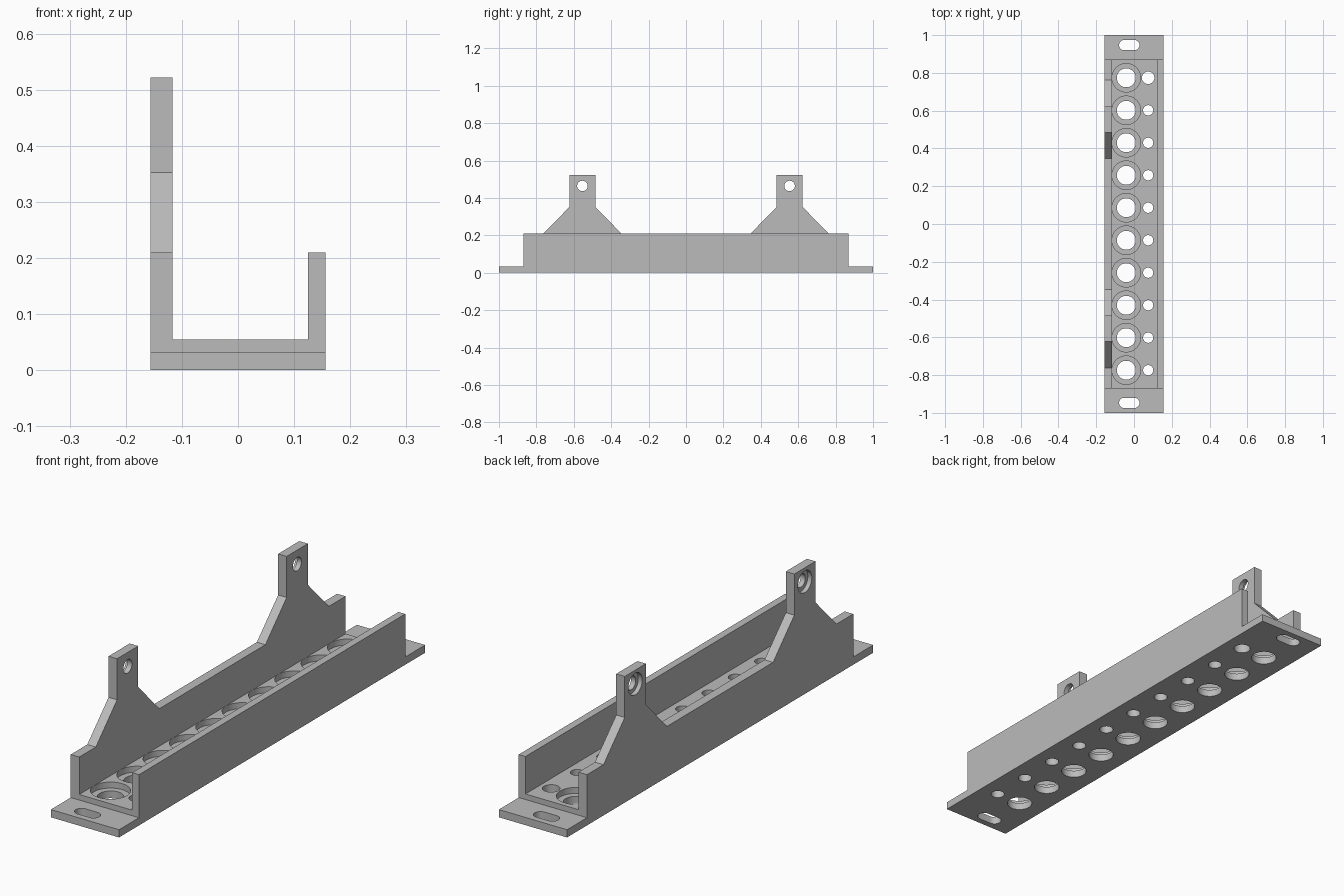
import bpy, bmesh, math
from mathutils import Matrix

if "Cube" in bpy.data.objects:
    bpy.data.objects.remove(bpy.data.objects["Cube"], do_unlink=True)

grey = bpy.data.materials.new("plain_grey")
grey.use_nodes = True
colour = (0.5, 0.5, 0.5, 1)
grey.diffuse_color = colour
grey.node_tree.nodes["Principled BSDF"].inputs["Base Color"].default_value = colour


def prism(name, outline, axis, low, high):
    """Extrude an outline along x (outline in y, z) or z (outline in x, y)."""
    place = (lambda p: (low, *p)) if axis == "x" else (lambda p: (*p, low))
    bm = bmesh.new()
    face = bm.faces.new([bm.verts.new(place(p)) for p in outline])
    grown = bmesh.ops.extrude_face_region(bm, geom=[face])["geom"]
    step = (high - low, 0, 0) if axis == "x" else (0, 0, high - low)
    bmesh.ops.translate(bm, vec=step, verts=[v for v in grown if isinstance(v, bmesh.types.BMVert)])
    bmesh.ops.recalc_face_normals(bm, faces=bm.faces)
    mesh = bpy.data.meshes.new(name)
    bm.to_mesh(mesh)
    bm.free()
    mesh.materials.append(grey)
    obj = bpy.data.objects.new(name, mesh)
    bpy.context.collection.objects.link(obj)
    return obj


def rounded(u, v, radius, half=0.0, sides=48):
    """Circle, or a slot when half (its straight half length) is set."""
    points = []
    for i in range(sides):
        a = 2 * math.pi * (i + 0.5) / sides
        shift = math.copysign(half, math.cos(a))
        points.append((u + shift + radius * math.cos(a), v + radius * math.sin(a)))
    return points


def rect(x0, x1, y0, y1):
    return [(x0, y0), (x1, y0), (x1, y1), (x0, y1)]


def cut(target, cutter):
    cutter.hide_render = True
    bpy.context.view_layer.objects.active = target
    mod = target.modifiers.new("cut", "BOOLEAN")
    mod.operation, mod.solver, mod.object = "DIFFERENCE", "EXACT", cutter
    bpy.ops.object.modifier_apply(modifier=mod.name)
    bpy.data.objects.remove(cutter, do_unlink=True)


# Main dimensions
HALF, LEFT_IN, RIGHT_IN = 0.156, -0.117, 0.125
FLANGE, FLOOR, WALL = 0.032, 0.055, 0.21
EAR_Y, EAR_HALF, EAR_FOOT = 0.554, 0.069, 0.208
SHOULDER, EAR_TOP, EAR_HOLE = 0.352, 0.522, 0.464

# Side silhouette: end flanges, wall and two ears
half_side = [(1, 0), (1, FLANGE), (0.87, FLANGE), (0.87, WALL),
             (EAR_Y + EAR_FOOT, WALL), (EAR_Y + EAR_HALF, SHOULDER), (EAR_Y + EAR_HALF, EAR_TOP),
             (EAR_Y - EAR_HALF, EAR_TOP), (EAR_Y - EAR_HALF, SHOULDER), (EAR_Y - EAR_FOOT, WALL)]
outline = half_side + [(-y, z) for y, z in reversed(half_side)]
bracket = prism("channel_bracket", outline, "x", -HALF, HALF)

# Hollow out the channel and lower the plain wall
cut(bracket, prism("channel_cut", rect(LEFT_IN, RIGHT_IN, -1.1, 1.1), "z", FLOOR, 1))
cut(bracket, prism("low_wall_cut", rect(0.1, 0.3, -1.1, 1.1), "z", WALL, 1))

# Row of counterbored holes with small holes beside them
for i in range(10):
    y = (i - 4.5) * 0.172
    cut(bracket, prism("bore_cut", rounded(-0.041, y, 0.05), "z", -0.1, 0.1))
    cut(bracket, prism("recess_cut", rounded(-0.041, y, 0.0755), "z", 0.03, 0.1))
    small = 0.033 if i == 9 else 0.027
    cut(bracket, prism("small_cut", rounded(0.075, y, small), "z", -0.1, 0.1))

# Flange slots and ear holes, recessed on the outer side
for side in (-1, 1):
    cut(bracket, prism("slot_cut", rounded(-0.025, side * 0.947, 0.027, 0.027), "z", -0.1, 0.1))
    y = side * EAR_Y
    cut(bracket, prism("ear_cut", rounded(y, EAR_HOLE, 0.028), "x", -0.3, 0))
    cut(bracket, prism("ear_recess_cut", rounded(y, EAR_HOLE, 0.045), "x", -0.3, -0.138))

# Smooth the hole walls only
bpy.ops.object.select_all(action="DESELECT")
bracket.select_set(True)
bpy.context.view_layer.objects.active = bracket
bpy.ops.object.shade_smooth_by_angle(angle=math.radians(30))
